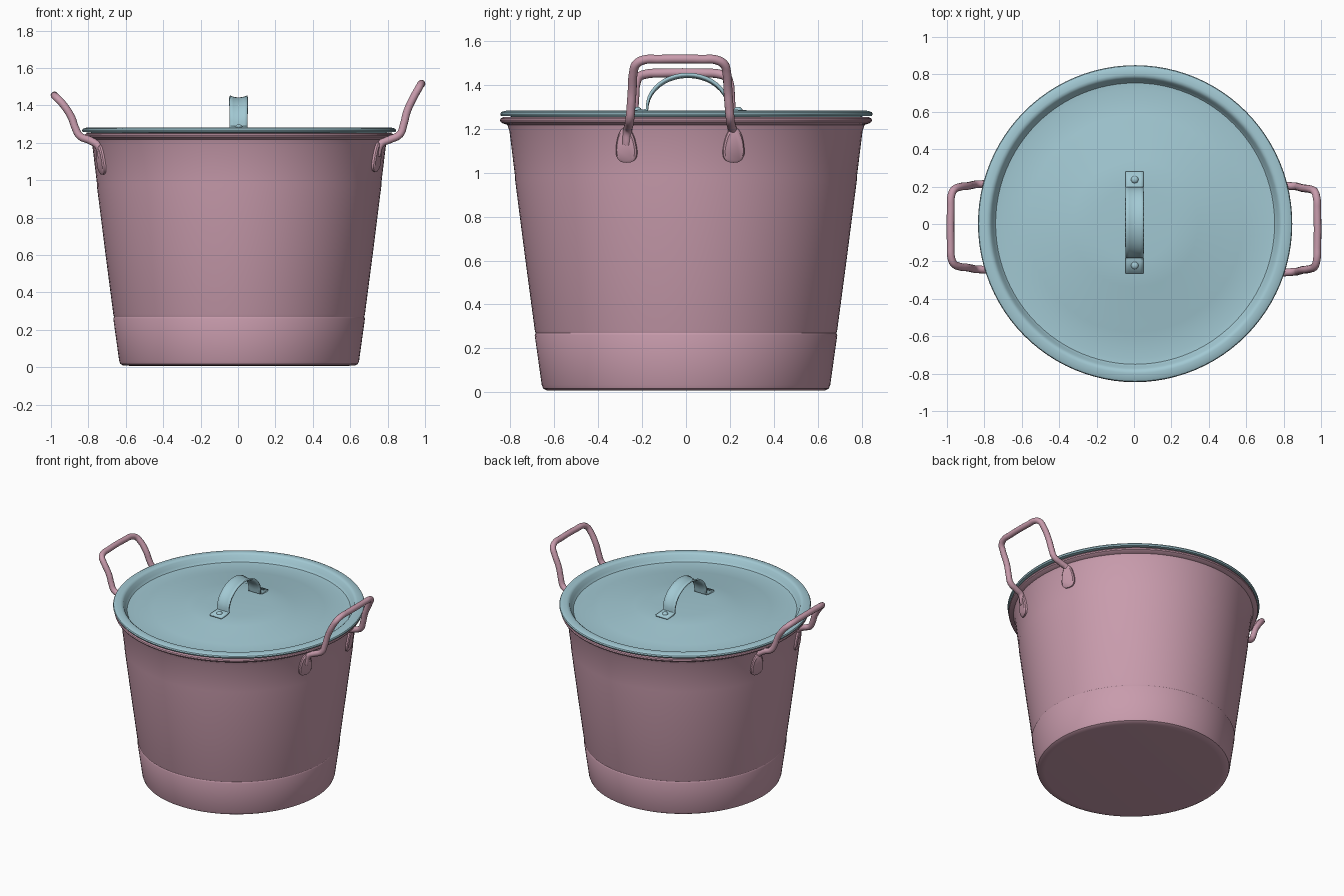
import bpy, bmesh, math
from mathutils import Vector, Matrix

if "Cube" in bpy.data.objects:
    bpy.data.objects.remove(bpy.data.objects["Cube"], do_unlink=True)


def make_material(name, rgb):
    m = bpy.data.materials.new(name)
    m.use_nodes = True
    m.diffuse_color = (*rgb, 1)
    m.node_tree.nodes["Principled BSDF"].inputs["Base Color"].default_value = (*rgb, 1)
    return m


PINK = make_material("dusty pink", (0.58, 0.33, 0.415))
BLUE = make_material("pale teal", (0.36, 0.58, 0.65))


def finish(obj, mat, angle=35):
    obj.data.materials.clear()
    obj.data.materials.append(mat)
    bpy.ops.object.select_all(action='DESELECT')
    obj.select_set(True)
    bpy.context.view_layer.objects.active = obj
    bpy.ops.object.shade_smooth_by_angle(angle=math.radians(angle))
    return obj


def from_bmesh(name, bm, mat, angle=35):
    bmesh.ops.recalc_face_normals(bm, faces=bm.faces)
    me = bpy.data.meshes.new(name)
    bm.to_mesh(me)
    bm.free()
    obj = bpy.data.objects.new(name, me)
    bpy.context.collection.objects.link(obj)
    return finish(obj, mat, angle)


def lathe(name, profile, mat, sx=1.0, sy=1.0, centre=(0, 0), steps=96):
    """Revolve an (r, z) profile about z, with an optional oval scale."""
    bm = bmesh.new()
    vs = [bm.verts.new((r, 0, z)) for r, z in profile]
    es = [bm.edges.new(p) for p in zip(vs, vs[1:])]
    bmesh.ops.spin(bm, geom=vs + es, axis=(0, 0, 1), cent=(0, 0, 0),
                   angle=2 * math.pi, steps=steps, use_merge=True)
    bmesh.ops.remove_doubles(bm, verts=bm.verts, dist=0.0005)
    for v in bm.verts:
        v.co.x = v.co.x * sx + centre[0]
        v.co.y = v.co.y * sy + centre[1]
    return from_bmesh(name, bm, mat)


# Tapered pail with rounded base edge, faint hoop creases and a rolled rim
lathe("bucket", [
    (0, 0.008), (0.60, 0.008), (0.635, 0.01), (0.65, 0.018), (0.656, 0.035),
    (0.688, 0.26), (0.684, 0.27), (0.688, 0.285), (0.73, 0.60),
    (0.777, 0.965), (0.777, 0.98), (0.803, 1.19), (0.812, 1.217),
    (0.832, 1.223), (0.843, 1.23), (0.846, 1.238), (0.843, 1.246), (0.832, 1.252),
    (0.80, 1.25), (0.79, 1.21), (0.64, 0.035), (0, 0.03)], PINK, sx=0.978, centre=(0.006, 0))

# Lid: flat lip, recessed ring, then two shallow raised steps
lathe("lid", [
    (0, 1.275), (0.20, 1.273), (0.34, 1.266), (0.38, 1.255), (0.54, 1.246),
    (0.58, 1.236), (0.72, 1.226), (0.752, 1.229), (0.766, 1.245), (0.776, 1.272),
    (0.788, 1.281), (0.80, 1.283), (0.83, 1.28), (0.843, 1.274), (0.847, 1.266),
    (0.843, 1.257), (0.80, 1.256), (0.765, 1.225), (0.72, 1.212), (0, 1.255)],
    BLUE, sx=0.992, centre=(0.006, 0.002))


# Lid grip: arched strap with flat feet, hollowed slightly across its width
def strap(name):
    path = [(-0.265, 1.277), (-0.195, 1.281)]
    n = 20
    for i in range(n + 1):
        a = math.pi * (1 - i / n)
        path.append((0.008 + 0.185 * math.cos(a), 1.286 + 0.15 * math.sin(a)))
    path += [(0.21, 1.281), (0.28, 1.277)]
    across = [-0.048, -0.03, 0.0, 0.03, 0.048]
    bm = bmesh.new()
    rows = []
    for y, z in path:
        curl = 0.012 if z > 1.30 else 0.0
        rows.append([bm.verts.new((0.003 + x, y, z + curl * (x / 0.048) ** 2))
                     for x in across])
    for a, b in zip(rows, rows[1:]):
        for j in range(len(across) - 1):
            bm.faces.new((a[j], a[j + 1], b[j + 1], b[j]))
    obj = from_bmesh(name, bm, BLUE)
    mod = obj.modifiers.new("thickness", 'SOLIDIFY')
    mod.thickness = 0.012
    mod.offset = 0


strap("lid_grip")

# Rivets holding the grip
for label, y in (("front", -0.222), ("back", 0.237)):
    bpy.ops.mesh.primitive_uv_sphere_add(segments=20, ring_count=10, radius=0.02,
                                         location=(0.004, y, 1.284))
    rivet = bpy.context.object
    rivet.name = "grip_rivet_" + label
    rivet.scale.z = 0.75
    finish(rivet, BLUE)


def wall_frame(side, y, z):
    """Point on the pail wall, with its sideways, upward and outward axes."""
    ry = 0.652 + 0.127 * z
    rx = ry * 0.978
    x = side * rx * math.sqrt(1 - (y / ry) ** 2) + 0.006
    out = Vector((x / rx ** 2, y / ry ** 2, -0.127 / ry)).normalized()
    up = (Vector((0, 0, 1)) - out * out.z).normalized()
    return Vector((x, y, z)), up.cross(out), up, out


# Flattened handle foot: teardrop plate, wider at its lower end
def handle_foot(name, side, y, z):
    p, across, up, out = wall_frame(side, y, z)
    bm = bmesh.new()
    rings = []
    for depth, size in ((-0.012, 1), (0.010, 1), (0.017, 0.86)):
        ring = []
        for i in range(28):
            a = 2 * math.pi * i / 28
            v = math.copysign(abs(math.sin(a)) ** 0.8, math.sin(a))
            u = math.copysign(abs(math.cos(a)) ** 0.8, math.cos(a))
            u *= 0.047 * (1 - 0.28 * v)
            ring.append(bm.verts.new(p + across * u * size + up * v * 0.08 * size + out * depth))
        rings.append(ring)
    bm.faces.new(rings[0])
    bm.faces.new(rings[-1])
    for a, b in zip(rings, rings[1:]):
        for i in range(28):
            j = (i + 1) % 28
            bm.faces.new((a[i], a[j], b[j], b[i]))
    from_bmesh(name, bm, PINK)


# Bent rod handle: half path given front to top, mirrored about its mid line
def side_handle(name, side, mid, leg):
    half = [Vector((side * x, -w, z)) for x, w, z in leg]
    pts = half + [Vector((p.x, -p.y, p.z)) for p in reversed(half)]
    cu = bpy.data.curves.new(name, 'CURVE')
    cu.dimensions = '3D'
    cu.bevel_depth = 0.0205
    cu.bevel_resolution = 4
    cu.resolution_u = 6
    cu.use_fill_caps = True
    sp = cu.splines.new('BEZIER')
    sp.bezier_points.add(len(pts) - 1)
    for bp, p in zip(sp.bezier_points, pts):
        bp.co = p + Vector((0, mid, 0))
        bp.handle_left_type = bp.handle_right_type = 'AUTO'
    obj = bpy.data.objects.new(name, cu)
    bpy.context.collection.objects.link(obj)
    bpy.ops.object.select_all(action='DESELECT')
    obj.select_set(True)
    bpy.context.view_layer.objects.active = obj
    bpy.ops.object.convert(target='MESH')
    finish(bpy.context.object, PINK, 50)


side_handle("left_handle", 1, -0.027, [
    (0.742, 0.243, 1.13), (0.765, 0.238, 1.195), (0.81, 0.232, 1.217),
    (0.865, 0.228, 1.245), (0.886, 0.223, 1.30), (0.905, 0.218, 1.37),
    (0.945, 0.212, 1.455), (0.966, 0.200, 1.492), (0.977, 0.165, 1.512),
    (0.980, 0.10, 1.515)])
side_handle("right_handle", -1, -0.015, [
    (0.728, 0.243, 1.12), (0.745, 0.238, 1.18), (0.79, 0.230, 1.212),
    (0.845, 0.227, 1.236), (0.870, 0.222, 1.28), (0.890, 0.218, 1.335),
    (0.935, 0.212, 1.405), (0.963, 0.198, 1.435), (0.977, 0.165, 1.448),
    (0.980, 0.10, 1.452)])

for label, side, feet in (("left", 1, (-0.27, 0.216)), ("right", -1, (-0.258, 0.228))):
    for end, y in zip(("front", "back"), feet):
        handle_foot(f"{label}_handle_foot_{end}", side, y, 1.125 if side > 0 else 1.11)
